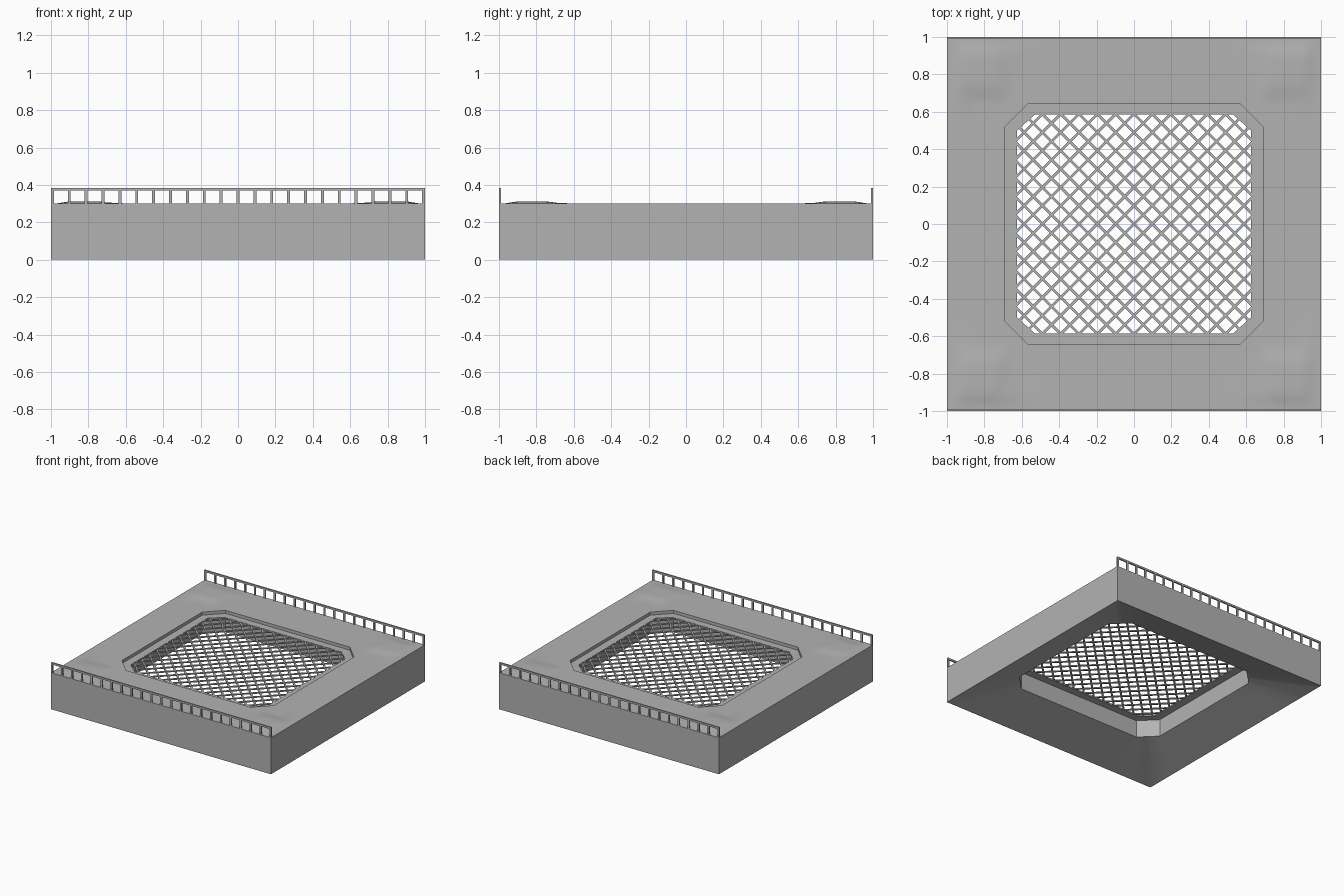
import bpy, bmesh, math
from mathutils import Vector

if "Cube" in bpy.data.objects:
    bpy.data.objects.remove(bpy.data.objects["Cube"])


def material(name, v):
    m = bpy.data.materials.new(name)
    m.diffuse_color = (v, v, v, 1)
    m.use_nodes = True
    m.node_tree.nodes["Principled BSDF"].inputs["Base Color"].default_value = m.diffuse_color
    return m


GREY = material("concrete grey", 0.45)


def finish(name, bm, angle=None):
    bmesh.ops.recalc_face_normals(bm, faces=bm.faces)
    me = bpy.data.meshes.new(name)
    bm.to_mesh(me)
    bm.free()
    ob = bpy.data.objects.new(name, me)
    bpy.context.collection.objects.link(ob)
    me.materials.append(GREY)
    if angle:
        bpy.ops.object.select_all(action='DESELECT')
        ob.select_set(True)
        bpy.context.view_layer.objects.active = ob
        bpy.ops.object.shade_smooth_by_angle(angle=math.radians(angle))
    return ob


def box(bm, center, size, turn=0.0):
    r = bmesh.ops.create_cube(bm, size=1)
    c, s = math.cos(turn), math.sin(turn)
    for v in r["verts"]:
        x, y, z = (a * b for a, b in zip(v.co, size))
        v.co = Vector((x * c - y * s, x * s + y * c, z)) + Vector(center)


def octagon(a, b, c, d):
    """Chamfered rectangle: half sizes a, d with chamfer corners (a, b), (c, d)."""
    return [(a, -b), (a, b), (c, d), (-c, d), (-a, b), (-a, -b), (-c, -d), (c, -d)]


HOLE = octagon(0.69, 0.52, 0.565, 0.645)
OPENING = octagon(0.625, 0.50, 0.53, 0.585)
N = 12          # divisions along each octagon side
M = 12          # divisions from hole to outer edge


def smoothstep(a, b, t):
    t = min(max((t - a) / (b - a), 0), 1)
    return t * t * (3 - 2 * t)


def mound(x, y):
    """Faint raised patch in each corner of the deck."""
    def f(t):
        t = abs(t)
        return smoothstep(0.65, 0.75, t) * (1 - smoothstep(0.9, 0.98, t))
    return 0.011 * f(x) * f(y)


def loop_points():
    """Hole edge points paired with points on the square outer edge."""
    square = [(1, -0.75), (1, 0.75), (0.75, 1), (-0.75, 1),
              (-1, 0.75), (-1, -0.75), (-0.75, -1), (0.75, -1)]
    for i in range(8):
        p, q = Vector(HOLE[i]), Vector(HOLE[(i + 1) % 8])
        s, e = Vector(square[i]), Vector(square[(i + 1) % 8])
        corner = Vector((math.copysign(1, s.x + e.x), math.copysign(1, s.y + e.y)))
        for k in range(N):
            t = k / N
            if i % 2 == 0:
                o = s.lerp(e, t)
            elif t < 0.5:
                o = s.lerp(corner, 2 * t)
            else:
                o = corner.lerp(e, 2 * t - 1)
            yield p.lerp(q, t), o


# Deck: top with faint corner mounds, hole wall, sloping underside, outer sides
bm = bmesh.new()
pairs = list(loop_points())
rings = []
for j in range(M + 1):
    pts = [h.lerp(o, j / M) for h, o in pairs]
    rings.append([bm.verts.new((p.x, p.y, 0.30 + mound(p.x, p.y))) for p in pts])
rings.append([bm.verts.new((o.x, o.y, 0)) for h, o in pairs])
rings.append([bm.verts.new((h.x, h.y, 0.12)) for h, o in pairs])
rings.append(rings[0])
for r0, r1 in zip(rings, rings[1:]):
    for k in range(len(r0)):
        n = (k + 1) % len(r0)
        bm.faces.new((r0[k], r0[n], r1[n], r1[k]))
finish("deck", bm, 35)

# Frame: thin ring recessed in the hole
bm = bmesh.new()
loops = [[bm.verts.new((x, y, z)) for x, y in shape] for shape, z in
         ((HOLE, 0.275), (OPENING, 0.275), (OPENING, 0.262), (HOLE, 0.262))]
for i in range(4):
    a, b = loops[i], loops[(i + 1) % 4]
    for k in range(8):
        n = (k + 1) % 8
        bm.faces.new((a[k], a[n], b[n], b[k]))
finish("grate_frame", bm)


def clip(p, d):
    """Parameter range of the line p + t*d inside the opening."""
    lo, hi = -9, 9
    for i in range(8):
        a, b = Vector(OPENING[i]), Vector(OPENING[(i + 1) % 8])
        nrm = Vector((b.y - a.y, a.x - b.x)).normalized()
        dist, rate = (p - a).dot(nrm) - 0.01, d.dot(nrm)
        if abs(rate) < 1e-6:
            if dist > 0:
                return None
        elif rate > 0:
            hi = min(hi, -dist / rate)
        else:
            lo = max(lo, -dist / rate)
    return (lo, hi) if hi - lo > 0.02 else None


# Grate: two sets of diagonal bars
bm = bmesh.new()
PITCH = 0.098 / math.sqrt(2)
for turn, z in ((math.pi / 4, 0.2705), (-math.pi / 4, 0.2665)):
    d = Vector((math.cos(turn), math.sin(turn)))
    for k in range(-14, 15):
        p = Vector((-d.y, d.x)) * k * PITCH
        span = clip(p, d)
        if span:
            m = p + d * (sum(span) / 2)
            box(bm, (m.x, m.y, z), (span[1] - span[0], 0.014, 0.008), turn)
finish("grate_bars", bm)

# Railings along front and back
for name, y in (("front_railing", -0.994), ("back_railing", 0.994)):
    bm = bmesh.new()
    box(bm, (0, y, 0.3765), (2, 0.012, 0.015))
    for k in range(23):
        box(bm, (-0.9925 + k * 1.985 / 22, y, 0.3345), (0.015, 0.01, 0.071))
    finish(name, bm)
